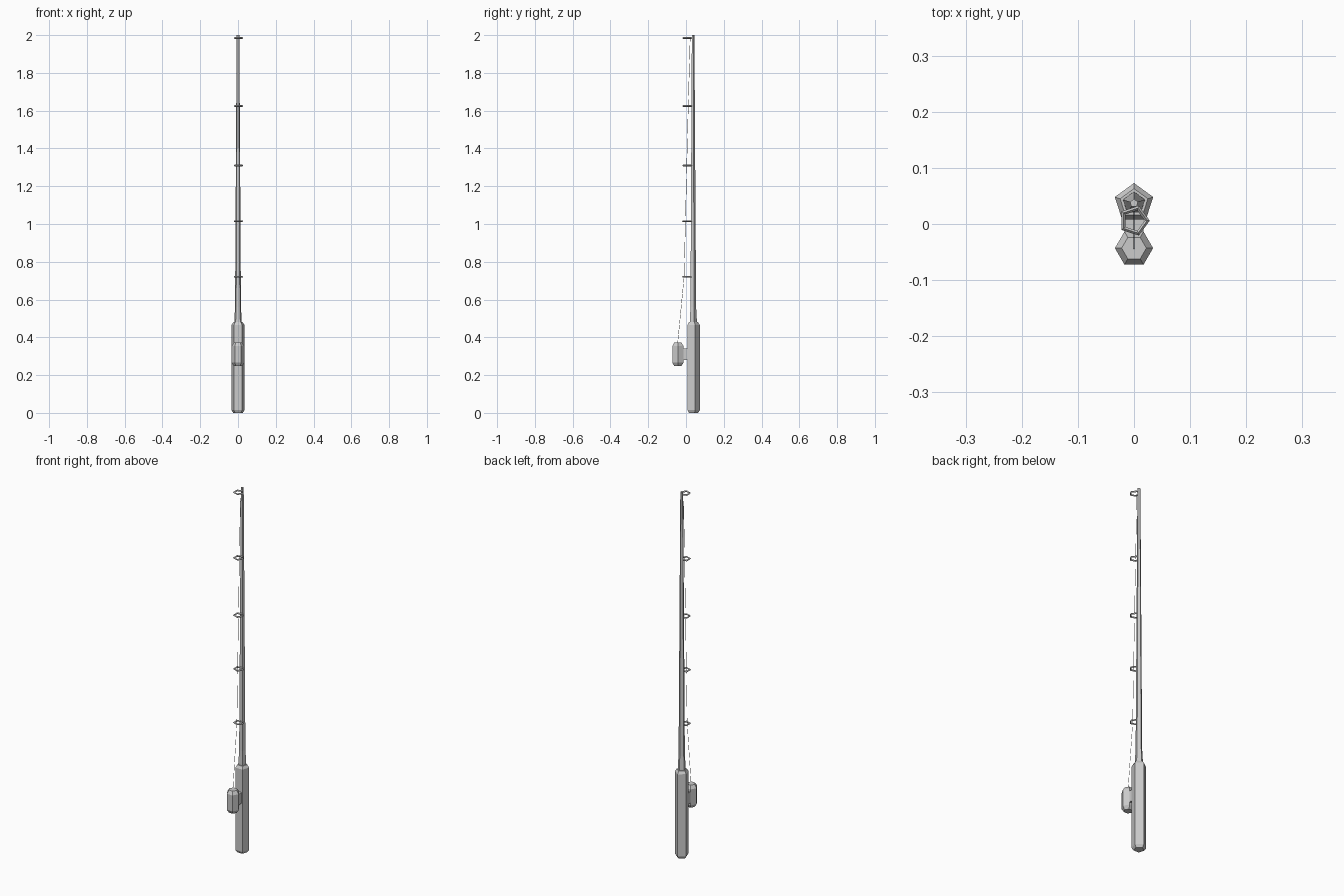
import bpy, bmesh, math

if "Cube" in bpy.data.objects:
    bpy.data.objects.remove(bpy.data.objects["Cube"])


def loft(name, rings, sides, centre_y, phase):
    """Vertical faceted solid from (radius, z) rings, capped at both ends."""
    bm = bmesh.new()
    loops = []
    for r, z in rings:
        angles = [phase + 2 * math.pi * i / sides for i in range(sides)]
        loops.append([bm.verts.new((r * math.cos(a), centre_y + r * math.sin(a), z))
                      for a in angles])
    for a, b in zip(loops, loops[1:]):
        for i in range(sides):
            j = (i + 1) % sides
            bm.faces.new((a[i], a[j], b[j], b[i]))
    bm.faces.new(loops[0][::-1])
    bm.faces.new(loops[-1])
    mesh = bpy.data.meshes.new(name)
    bm.to_mesh(mesh)
    bm.free()
    obj = bpy.data.objects.new(name, mesh)
    bpy.context.collection.objects.link(obj)
    return obj


ROD_Y = 0.037

# Five-sided grip with chamfered ends
loft("handle", [(0.027, 0.0), (0.036, 0.014), (0.036, 0.466), (0.026, 0.48)],
     5, ROD_Y, math.pi / 2)

# Tapering rod
loft("rod", [(0.021, 0.47), (0.0205, 0.49), (0.0165, 0.56), (0.0125, 1.2), (0.0075, 2.0)],
     5, ROD_Y, math.pi / 2)

# Six-sided reel body with chamfered ends
loft("reel", [(0.022, 0.248), (0.034, 0.266), (0.034, 0.354), (0.022, 0.372)],
     6, -0.043, 0)

# Bracket joining reel to handle
bpy.ops.mesh.primitive_cube_add(size=1, location=(0, 0.0, 0.31))
bracket = bpy.context.object
bracket.name = "reel_bracket"
bracket.scale = (0.034, 0.05, 0.06)

# Line guides
for i, z in enumerate((0.72, 1.015, 1.31, 1.625, 1.985)):
    bpy.ops.mesh.primitive_torus_add(major_segments=5, minor_segments=4,
                                     major_radius=0.0235, minor_radius=0.0045,
                                     location=(0, 0.006, z))
    bpy.context.object.name = f"line_guide_{i + 1}"

# Fishing line from reel through the guides
curve = bpy.data.curves.new("fishing_line", 'CURVE')
curve.dimensions = '3D'
curve.bevel_depth = 0.001
curve.bevel_resolution = 0
path = [(-0.045, 0.36), (-0.01, 0.72), (-0.003, 1.015), (0.004, 1.31), (0.012, 1.625), (0.022, 1.985)]
spline = curve.splines.new('POLY')
spline.points.add(len(path) - 1)
for p, (y, z) in zip(spline.points, path):
    p.co = (0, y, z, 1)
bpy.context.collection.objects.link(bpy.data.objects.new("fishing_line", curve))
